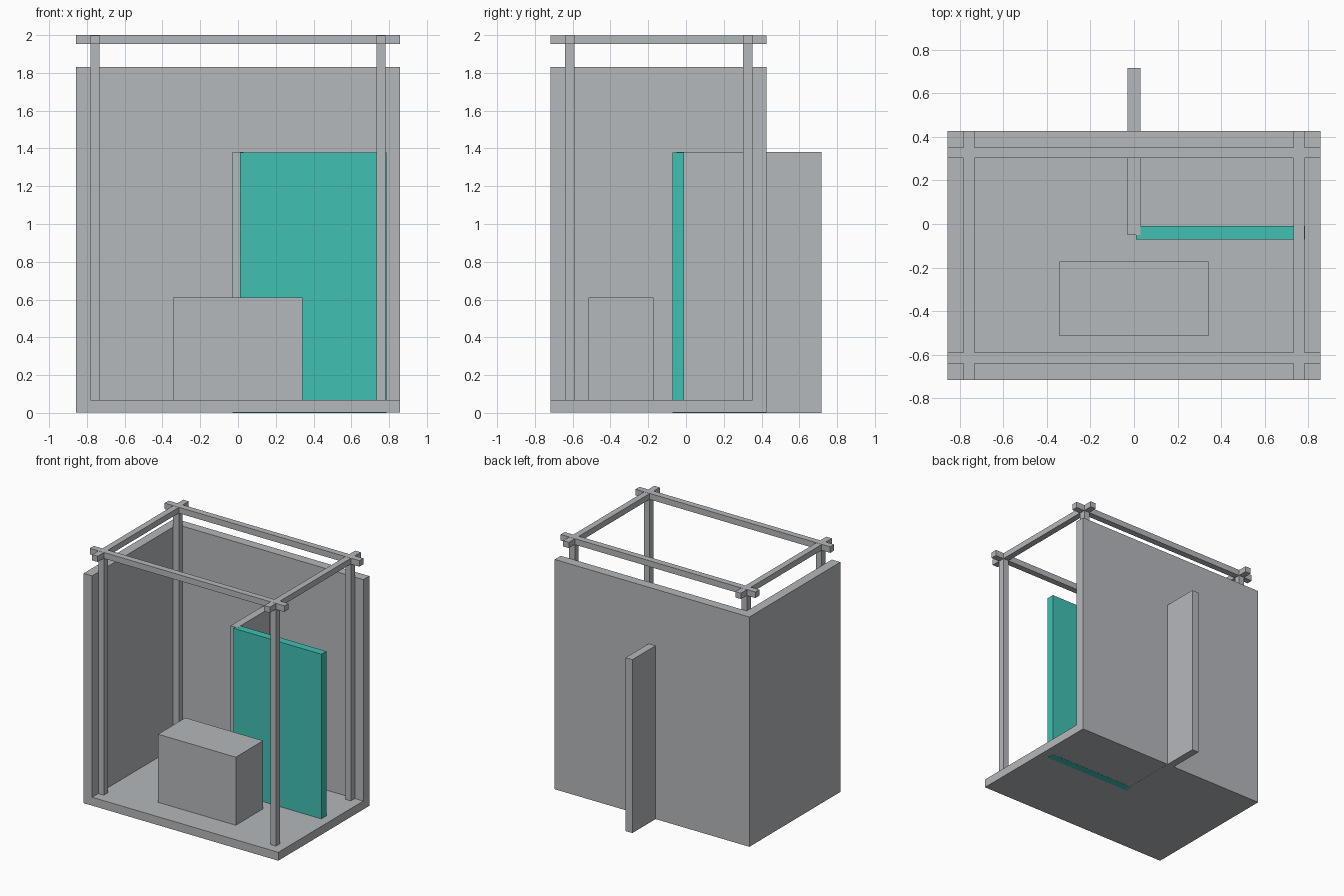
import bpy
import bmesh

cube = bpy.data.objects.get("Cube")
if cube:
    bpy.data.objects.remove(cube, do_unlink=True)


def material(name, rgb):
    mat = bpy.data.materials.new(name)
    mat.use_nodes = True
    color = (*rgb, 1.0)
    mat.diffuse_color = color
    mat.node_tree.nodes["Principled BSDF"].inputs["Base Color"].default_value = color
    return mat


grey = material("warm grey", (0.46, 0.48, 0.50))
teal = material("teal", (0.05, 0.53, 0.45))


def box(name, x, y, z, mat=grey):
    """Axis-aligned block between (min, max) pairs."""
    spans = (x, y, z)
    bm = bmesh.new()
    bmesh.ops.create_cube(bm, size=1)
    for v in bm.verts:
        for i, (low, high) in enumerate(spans):
            v.co[i] = high if v.co[i] > 0 else low
    mesh = bpy.data.meshes.new(name)
    bm.to_mesh(mesh)
    bm.free()
    mesh.materials.append(mat)
    obj = bpy.data.objects.new(name, mesh)
    bpy.context.collection.objects.link(obj)
    return obj


# Overall extents of the room
LEFT, RIGHT = -0.857, 0.857
FRONT, BACK = -0.717, 0.427
FLOOR, WALL_TOP = 0.068, 1.83
WALL = 0.075
SKIN = 0.001  # keeps flush faces from overlapping

# Room shell, open at the front and on one side
box("floor", (LEFT, RIGHT), (FRONT, BACK), (SKIN, FLOOR))
box("side_wall", (LEFT, LEFT + WALL), (FRONT, BACK), (SKIN, WALL_TOP))
box("back_wall", (LEFT + WALL, RIGHT), (BACK - WALL, BACK), (SKIN, WALL_TOP))

# Frame of four posts and crossing top beams
BEAM_Z = (1.952, 2.0)
post_x = {"right": (-0.782, -0.733), "left": (0.733, 0.782)}
post_y = {"front": (-0.64, -0.59), "back": (0.302, 0.352)}
for depth, y in post_y.items():
    box(depth + "_beam", (LEFT, RIGHT), y, BEAM_Z)
    for side, x in post_x.items():
        box(f"{depth}_{side}_post", x, y, (FLOOR, BEAM_Z[0]))
for side, x in post_x.items():
    box(side + "_beam", x, (FRONT, BACK), (BEAM_Z[0] + SKIN, BEAM_Z[1] - SKIN))

# Partition passing through the back wall, with the coloured panel on its end
box("partition", (-0.03, 0.03), (-0.05, 0.717), (0, 1.38))
box("teal_panel", (0.01, 0.785), (-0.072, -0.01), (0, 1.38 - SKIN), teal)

# Counter block
box("counter", (-0.343, 0.341), (-0.515, -0.172), (FLOOR, 0.61))
